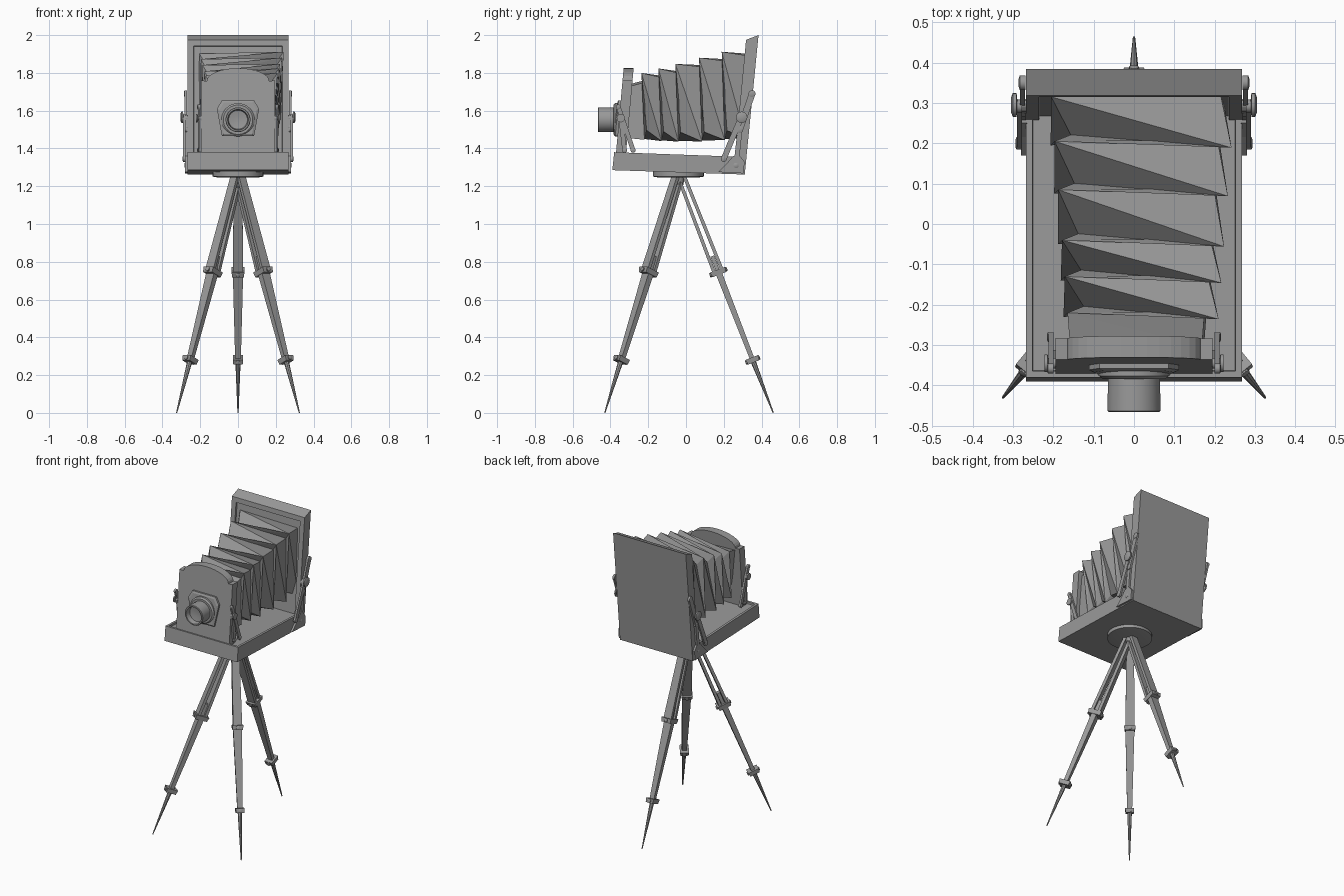
import bpy, bmesh
from math import sin, cos, pi
from mathutils import Vector

if "Cube" in bpy.data.objects:
    bpy.data.objects.remove(bpy.data.objects["Cube"])

grey = bpy.data.materials.new("mid_grey")
grey.diffuse_color = (.32, .32, .32, 1)
grey.use_nodes = True
grey.node_tree.nodes["Principled BSDF"].inputs["Base Color"].default_value = grey.diffuse_color


def make(name, verts, faces, smooth=False):
    me = bpy.data.meshes.new(name)
    me.from_pydata([tuple(v) for v in verts], [], faces)
    me.materials.append(grey)
    bm = bmesh.new()
    bm.from_mesh(me)
    bmesh.ops.recalc_face_normals(bm, faces=bm.faces)
    bm.to_mesh(me)
    bm.free()
    ob = bpy.data.objects.new(name, me)
    bpy.context.collection.objects.link(ob)
    if smooth:
        bpy.context.view_layer.objects.active = ob
        ob.select_set(True)
        bpy.ops.object.shade_smooth_by_angle(angle=0.6)
        ob.select_set(False)
    return ob


def loft(name, rings, smooth=False):
    """Join equal-length rings in order and cap both ends."""
    n = len(rings[0])
    verts = [v for r in rings for v in r]
    faces = [(k * n + i, k * n + (i + 1) % n, (k + 1) * n + (i + 1) % n, (k + 1) * n + i)
             for k in range(len(rings) - 1) for i in range(n)]
    last = (len(rings) - 1) * n
    faces += [tuple(range(n)), tuple(range(last, last + n))]
    return make(name, verts, faces, smooth)


def side_plate(name, pts, x0, x1):
    """Extrude a (y, z) outline along x."""
    return loft(name, [[(x, y, z) for y, z in pts] for x in (x0, x1)])


def turned(name, centre, axis, prof, n=24):
    """Revolve (radius, distance) pairs about an axis."""
    axis = Vector(axis).normalized()
    u = axis.orthogonal().normalized()
    w = axis.cross(u)
    c = Vector(centre)
    return loft(name, [[c + axis * d + (u * cos(2 * pi * i / n) + w * sin(2 * pi * i / n)) * r
                        for i in range(n)] for r, d in prof], True)


def bar(name, a, b, side, wa, da, wb, db):
    """Tapered rectangular bar from a to b; w along side, d across it."""
    a, b, s = Vector(a), Vector(b), Vector(side).normalized()
    d = (b - a).cross(s).normalized()
    sq = ((-1, -1), (1, -1), (1, 1), (-1, 1))
    return loft(name, [[p + s * (i * w / 2) + d * (j * t / 2) for i, j in sq]
                       for p, w, t in ((a, wa, da), (b, wb, db))])


def link(name, x, a, b, width=0.03, thick=0.012):
    """Flat metal strut in the y-z plane with rivets at its ends."""
    bar(name, (x, *a), (x, *b), (1, 0, 0), thick, width, thick, width)
    s = 1 if x > 0 else -1
    for p in (a, b):
        turned(name + "_rivet", (x, *p), (s, 0, 0),
               [(width * .55, -.007), (width * .55, .007), (width * .3, .01)], 12)


def recess(ob, axis, sign, border, depth):
    """Sink a panel into the face pointing furthest along an axis."""
    bm = bmesh.new()
    bm.from_mesh(ob.data)
    face = max(bm.faces, key=lambda f: f.normal[axis] * sign)
    bmesh.ops.inset_region(bm, faces=[face], thickness=border)
    bmesh.ops.inset_region(bm, faces=[face], thickness=.002, depth=-depth)
    bm.to_mesh(ob.data)
    bm.free()


# Bed: shallow tray
bed = side_plate("bed", [(-.39, 1.285), (.31, 1.262), (.31, 1.355), (-.38, 1.38)], -.267, .267)
recess(bed, 2, 1, .022, .012)

# Rear standard: tilted box with a shallow recessed front face
rear = side_plate("rear_standard", [(.25, 1.27), (.311, 1.262), (.384, 2.0), (.318, 1.975)],
                  -.267, .267)
recess(rear, 1, -1, .045, .01)

# Front standard: arched board leaning back
outline = [(-.195, 1.36), (.195, 1.36), (.195, 1.76)]
outline += [(.165 * cos(pi * i / 16), 1.757 + .068 * sin(pi * i / 16)) for i in range(17)]
outline += [(-.195, 1.76)]


def lean(z):
    return -.372 + (z - 1.36) * .09


loft("front_standard", [[(x, lean(z) + t, z) for x, z in outline] for t in (0, .053)])

# Lens plate and lens
plate = [(-.085, 1.655), (.085, 1.655), (.112, 1.61), (.085, 1.465), (-.085, 1.465), (-.112, 1.61)]
loft("lens_plate", [[(x * k, lean(z) - t, 1.56 + (z - 1.56) * k) for x, z in plate]
                    for t, k in ((-.01, 1), (.012, 1), (.018, .88))])
turned("lens", (0, -.35, 1.552), (0, -1, 0),
       [(.088, 0), (.088, .026), (.078, .034), (.065, .034), (.066, .113),
        (.063, .116), (.055, .116), (.05, .085), (.02, .08)], 28)

# Bellows: twisted rings whose diagonal corners alternate between ridge and valley
ys = [.315, .205, .085, -.04, -.13, -.22, -.305]


def section(y, twist):
    t = (y + .31) / .625
    w, top, bot = .158 + .047 * t, 1.772 + .165 * t, 1.455 - .02 * sin(pi * t)
    if twist:    # top right and bottom left stand out
        return [(-w + .04, y + .016, top - .085), (w + .045, y - .016, top + .004),
                (w - .02, y + .012, bot + .05), (-w - .01, y - .01, bot + .005)]
    return [(-w, y, top - .035), (w + .01, y + .004, top - .045),
            (w + .015, y, bot), (-w + .035, y + .004, bot + .045)]


rings = [section(ys[0], False)]
for y in ys[1:]:
    rings += [section(y, True), section(y, False)]
rings[-2] = rings[-1]
rings.pop()
verts = [v for r in rings for v in r]
faces = []
for k in range(len(rings) - 1):
    for i in range(4):
        a, b = k * 4 + i, k * 4 + (i + 1) % 4
        if (k + i) % 2 == 0:
            faces += [(a, b, b + 4), (a, b + 4, a + 4)]
        else:
            faces += [(a, b, a + 4), (b, b + 4, a + 4)]
make("bellows", verts, faces)

# Side brackets and knobs
for s, side in ((-1, "left"), (1, "right")):
    # rear bracket: foot plate, lower link, upper link
    side_plate(side + "_foot_plate",
               [(.17, 1.275), (.305, 1.268), (.31, 1.33), (.285, 1.36), (.25, 1.36), (.215, 1.32)],
               s * .265, s * .28)
    link(side + "_rear_lower_link", s * .284, (.2, 1.345), (.292, 1.565), .03)
    link(side + "_rear_upper_link", s * .276, (.285, 1.5), (.35, 1.69), .034)
    link(side + "_rear_post", s * .274, (.265, 1.31), (.292, 1.56), .026)
    turned(side + "_rear_knob", (s * .265, .295, 1.565), (s, 0, 0),
           [(.012, 0), (.012, .024), (.03, .026), (.03, .035), (.018, .04)], 16)
    # front bracket
    link(side + "_front_brace", s * .206, (-.358, 1.62), (-.28, 1.39), .024)
    link(side + "_front_post", s * .2, (-.345, 1.56), (-.325, 1.39), .024)
    turned(side + "_front_knob", (s * .2, -.345, 1.56), (s, 0, 0),
           [(.01, 0), (.01, .012), (.022, .014), (.022, .022)], 14)

# Tripod head
turned("tripod_head", (0, -.04, 1.245), (0, 0, 1), [(.1, 0), (.135, .006), (.135, .04)], 32)
turned("tripod_hub", (0, -.035, 1.2), (0, 0, 1), [(.02, 0), (.03, .05)], 12)

# Tripod legs
for name, foot in (("rear_leg", (0, .462, 0)), ("left_leg", (-.325, -.43, 0)),
                   ("right_leg", (.325, -.43, 0))):
    foot = Vector(foot)
    apex = Vector((0, -.035, 1.255))
    out = Vector((foot.x, foot.y + .035, 0)).normalized()
    apex = apex + out * .008
    tan = Vector((-out.y, out.x, 0))
    axis = (foot - apex).normalized()
    rad = axis.cross(tan)

    def at(z):
        return apex.lerp(foot, (apex.z - z) / apex.z)

    # inner and outer slats with a gap between them
    for s in (-1, 1):
        bar(name + "_slat", at(1.25) + rad * s * .016, at(.745) + rad * s * .022,
            tan, .045, .018, .055, .018)
    bar(name + "_slider", at(.83), at(.7), tan, .03, .02, .04, .022)
    bar(name + "_lower", at(.75), at(.28), tan, .055, .034, .03, .024)
    # clamps with small screws
    for z, w, d in ((.745, .068, .085), (.28, .055, .07)):
        bar(name + "_clamp", at(z) - axis * .014, at(z) + axis * .014, tan, w, d, w * .9, d * .9)
        turned(name + "_screw", at(z), rad,
               [(.008, -d * .58), (.012, -d * .56), (.012, d * .56), (.008, d * .58)], 10)
    turned(name + "_spike", at(.28), axis, [(.014, 0), (.012, .06), (.003, (foot - at(.28)).length)], 8)
